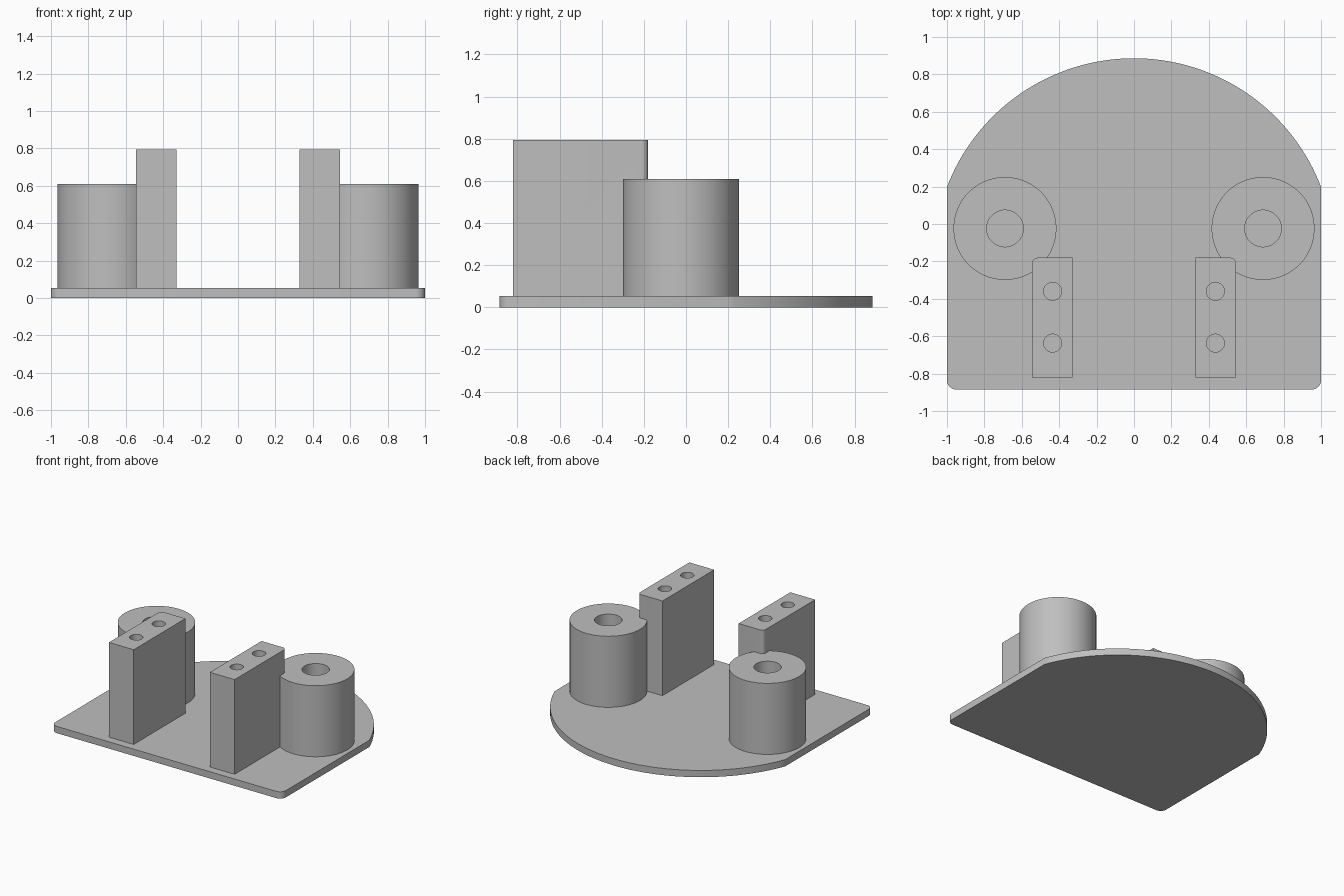
import bpy, bmesh, math

cube = bpy.data.objects.get("Cube")
if cube:
    bpy.data.objects.remove(cube, do_unlink=True)

grey = bpy.data.materials.new("plain grey")
grey.use_nodes = True
COLOUR = (0.52, 0.52, 0.52, 1)
grey.diffuse_color = COLOUR
grey.node_tree.nodes["Principled BSDF"].inputs["Base Color"].default_value = COLOUR

PLATE_TOP = 0.053


def arc(cx, cy, r, start, end, steps):
    """Points along an arc, angles in degrees."""
    angles = [math.radians(start + (end - start) * i / steps) for i in range(steps + 1)]
    return [(cx + r * math.cos(a), cy + r * math.sin(a)) for a in angles]


def circle(cx, cy, r, steps=64):
    return arc(cx, cy, r, 0, 360, steps)[:-1]


def prism(name, outline, z0, z1):
    """Extrude a closed outline from z0 to z1."""
    bm = bmesh.new()
    face = bm.faces.new([bm.verts.new((x, y, z0)) for x, y in outline])
    top = bmesh.ops.extrude_face_region(bm, geom=[face])["geom"]
    for v in top:
        if isinstance(v, bmesh.types.BMVert):
            v.co.z = z1
    bmesh.ops.recalc_face_normals(bm, faces=bm.faces[:])
    mesh = bpy.data.meshes.new(name)
    bm.to_mesh(mesh)
    bm.free()
    mesh.materials.append(grey)
    obj = bpy.data.objects.new(name, mesh)
    bpy.context.collection.objects.link(obj)
    return obj


def select(obj):
    bpy.ops.object.select_all(action='DESELECT')
    obj.select_set(True)
    bpy.context.view_layer.objects.active = obj


def combine(obj, tool, operation):
    """Apply a boolean and remove the tool."""
    select(obj)
    mod = obj.modifiers.new("boolean", 'BOOLEAN')
    mod.operation, mod.solver, mod.object = operation, 'EXACT', tool
    bpy.ops.object.modifier_apply(modifier=mod.name)
    bpy.data.objects.remove(tool, do_unlink=True)


def smooth(obj):
    select(obj)
    bpy.ops.object.shade_smooth_by_angle(angle=math.radians(30))


# Base plate: straight front and sides, rounded front corners, arched back
RADIUS, CENTRE_Y = 1.071, -0.185
half = math.degrees(math.acos(1 / RADIUS))
corner = 0.05
outline = arc(0, CENTRE_Y, RADIUS, half, 180 - half, 72)
outline += arc(-1 + corner, -0.885 + corner, corner, 180, 270, 8)
outline += arc(1 - corner, -0.885 + corner, corner, 270, 360, 8)
smooth(prism("base_plate", outline, 0, PLATE_TOP))

# Mounts: a tall drilled block fused with a round hollow post on each side
for side, s in (("left", 1), ("right", -1)):
    fillet = 0.03
    block = [(0.33, -0.18), (0.33, -0.82), (0.545, -0.82)]
    block += arc(0.545 - fillet, -0.18 - fillet, fillet, 0, 90, 8)
    mount = prism(side + "_mount", [(s * x, y) for x, y in block], PLATE_TOP, 0.795)
    post = prism("post", circle(s * 0.69, -0.024, 0.275, 96), PLATE_TOP, 0.61)
    combine(mount, post, 'UNION')
    for x, y, r in ((0.69, -0.024, 0.098), (0.435, -0.36, 0.048), (0.435, -0.637, 0.048)):
        hole = prism("hole_cutter", circle(s * x, y, r), 0, 1)
        combine(mount, hole, 'DIFFERENCE')
    smooth(mount)
